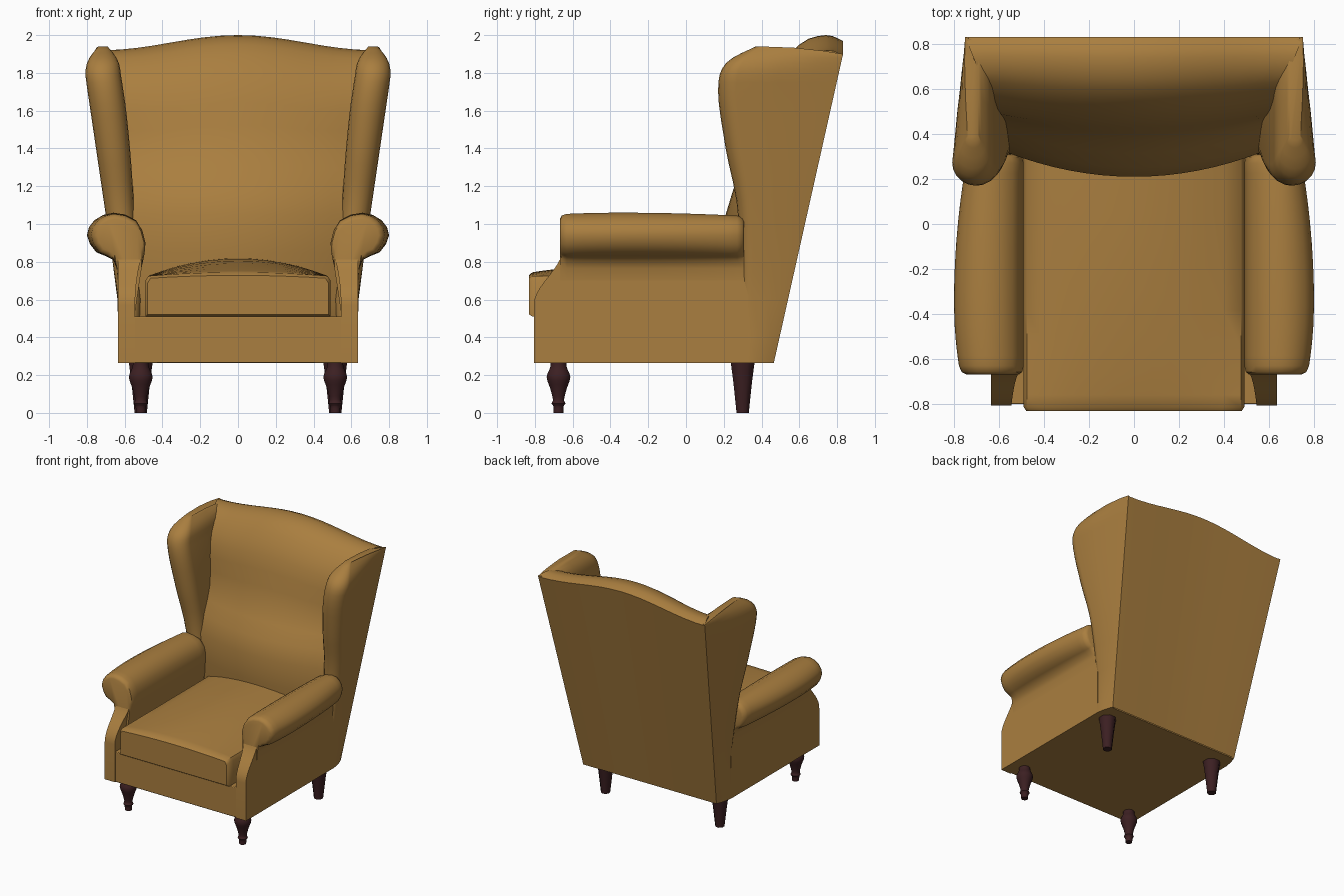
import bpy, bmesh, math
from mathutils import Vector

cube = bpy.data.objects.get("Cube")
if cube:
    bpy.data.objects.remove(cube, do_unlink=True)

BASE = 0.265         # underside of the upholstery
SEAT = 0.51          # top of the seat frame
SIDE = 0.636         # outer face of the side panels
REAR = 0.465         # rear edge at the underside
WING_TOP = 1.9       # height of the rear corners


def material(name, rgb, roughness):
    mat = bpy.data.materials.new(name)
    mat.use_nodes = True
    mat.diffuse_color = (*rgb, 1)
    shader = mat.node_tree.nodes["Principled BSDF"]
    shader.inputs["Base Color"].default_value = (*rgb, 1)
    shader.inputs["Roughness"].default_value = roughness
    return mat


FABRIC = material("ochre fabric", (0.4, 0.21, 0.05), 0.8)
WOOD = material("dark wood", (0.045, 0.014, 0.016), 0.5)


def smooth(keys, steps):
    """Run a rounded curve through a few key points."""
    keys = [Vector(k) for k in keys]
    padded = [keys[0]] + keys + [keys[-1]]
    points = []
    for before, start, end, after in zip(padded, padded[1:], padded[2:], padded[3:]):
        leave, arrive = (end - before) / 2, (after - start) / 2
        for step in range(steps):
            t = step / steps
            ease = t * t * (3 - 2 * t)
            points.append(start.lerp(end, ease)
                          + leave * t * (1 - t) ** 2 - arrive * t * t * (1 - t))
    return points + [keys[-1]]


def loft(name, rings, mat=FABRIC, mirror=False, bevel=0):
    """Skin a list of equal closed rings and cap both ends."""
    bm = bmesh.new()
    loops = [[bm.verts.new(point) for point in ring] for ring in rings]
    count = len(loops[0])
    for near, far in zip(loops, loops[1:]):
        for i in range(count):
            j = (i + 1) % count
            bm.faces.new((near[i], near[j], far[j], far[i]))
    bm.faces.new(loops[0])
    bm.faces.new(loops[-1])
    bmesh.ops.recalc_face_normals(bm, faces=bm.faces)
    mesh = bpy.data.meshes.new(name)
    bm.to_mesh(mesh)
    bm.free()
    mesh.materials.append(mat)
    mesh.shade_smooth()
    mesh.set_sharp_from_angle(angle=math.radians(45))
    part = bpy.data.objects.new(name, mesh)
    bpy.context.collection.objects.link(part)
    if bevel:
        modifier = part.modifiers.new("soft edges", "BEVEL")
        modifier.width, modifier.segments = bevel, 2
    if mirror:
        part.modifiers.new("mirror", "MIRROR")


def extrude_across(name, outline, half, bevel=0):
    """Extrude an outline of (y, z) points across the seat."""
    loft(name, [[(x, y, z) for y, z in outline] for x in (-half, half)], bevel=bevel)


def rear_x(z):
    return 0.6 + (z - BASE) * 0.092


def rear_y(z):
    return REAR + (z - BASE) * 0.224


def mix(a, b, t):
    return a + (b - a) * t


def clamp(value):
    return min(max(value, 0), 1)


# Seat frame, and the underside reaching back to the sloped rear
extrude_across("seat_frame", [(-0.8, BASE), (-0.8, SEAT), (0.3, SEAT), (0.3, BASE)], 0.56, 0.005)
extrude_across("seat_underside", [(-0.79, BASE), (-0.79, 0.4), (REAR - 0.01, 0.4),
                                  (REAR - 0.01, BASE)], 0.59)

# Seat cushion: straight sides, top domed higher toward the back
rings = []
for i in range(9):
    t = (i / 8) ** 2
    y = 1.15 * t - 0.832
    inset = 0 if i else 0.012
    half = 0.49 - inset
    dome = 0.015 + 0.08 * math.sin(t * math.pi / 2) ** 0.8
    ring = [(-half, y, 0.7 - inset), (-half, y, SEAT + inset),
            (half, y, SEAT + inset), (half, y, 0.7 - inset)]
    for j in range(13):
        u = 1 - j / 6
        ring.append((u * (half - 0.015), y, 0.725 - inset + dome * (1 - u * u)))
    rings.append(ring)
loft("seat_cushion", rings)

# Backrest: bulging front, arched crest, flat sloped rear
profile = smooth([(0.25, 0.45), (0.21, 1.05), (0.37, 1.4), (0.46, 1.75),
                  (0.6, 1.95), (0.74, 2), (0.83, 1.97)], 3)
rings = []
for i in range(17):
    u = i / 8 - 1
    arch = 0.08 * math.sin(u * math.pi / 2) ** 2
    ring = []
    for y, z in profile:
        upper = clamp((z - 1.2) / 0.8)
        back = clamp((y - 0.6) / 0.23)
        half = mix(0.57 + 0.1 * upper, rear_x(WING_TOP), back)
        bulge = (0.11 - 0.08 * upper) * (1 - back)
        ring.append((u * half, y + bulge * u * u, z - arch * upper))
    ring.append((u * rear_x(BASE), REAR, BASE))
    rings.append(ring)
loft("backrest", rings)

# Wings: height, front edge and half thickness, rounded over at the top
rings = []
for z, front, half in smooth([(BASE, 0.28, 0.05), (1, 0.28, 0.075), (1.4, 0.21, 0.09),
                              (1.7, 0.17, 0.095), (1.85, 0.21, 0.085), (1.94, 0.37, 0.025)], 4):
    outer = max(SIDE, min(0.81, 0.546 + 0.147 * z))
    if z > 1.7:
        outer -= 0.095 - half
    middle = outer - half
    low = min(z, WING_TOP)
    back = rear_y(low)
    corner = rear_x(low)
    shoulders = [(t, mix(front + half, back, t), mix(z, low, t * t)) for t in (0.4, 0.75)]
    ring = []
    for i in range(11):
        a = math.pi * i / 10
        ring.append((middle + half * math.cos(a), front + half - half * math.sin(a), z))
    for t, y, height in shoulders:
        ring.append((middle - half, y, height))
    ring.append((min(middle - half + 0.02, corner - 0.05), back - 0.03, low))
    ring.append((corner, back, low))
    for t, y, height in reversed(shoulders):
        ring.append((mix(outer, corner, t) + 0.005, y, height))
    rings.append(ring)
loft("wing", rings, mirror=True)

# Side panels: S-curved front edge, leaning inward under the arm roll
rings = []
for i in range(-1, 11):
    t = clamp(i / 10)
    z = BASE if i < 0 else 0.57 + 0.3 * t
    y = -0.73 - 0.076 * math.cos(math.pi * t)
    inner = 0.545 - 0.045 * t * t
    rings.append([(inner, y, z), (SIDE, y, z), (SIDE, 0.33, z), (inner, 0.33, z)])
loft("side_panel", rings, mirror=True)

# Rolled arms, widest near the front and slimmer toward the wings
section = smooth([(0.55, 0.5), (0.51, 0.77), (0.49, 0.9), (0.54, 1.02), (0.66, 1.06),
                  (0.76, 1.02), (0.8, 0.94), (0.75, 0.85), (0.66, 0.81), (SIDE, 0.7),
                  (SIDE, 0.5)], 2)
rings = []
for i in range(17):
    y = -0.18 - 0.488 * math.cos(math.pi * i / 16)
    taper = (y + 0.35) ** 2
    slim = taper * (1.7 if y < -0.35 else 0.85)
    inset = {0: 0.026, 1: 0.008, 15: 0.008, 16: 0.026}.get(i, 0)
    core = Vector((SIDE, y, 0.94))
    ring = []
    for x, z in section:
        if x > SIDE:
            x -= (x - SIDE) * slim
        point = Vector((x, y, z - 0.4 * slim * clamp(z - 0.94)))
        if z > 0.78:
            point += (core - point).normalized() * inset
        ring.append(point)
    rings.append(ring)
loft("arm", rings, mirror=True)


def leg(name, y, profile, sides):
    """Turn a (height, radius) profile into a pair of legs."""
    rings = []
    for z, radius in profile:
        angles = [math.tau * (i + 0.5) / sides for i in range(sides)]
        rings.append([(0.515 + radius * math.cos(a), y + radius * math.sin(a), z) for a in angles])
    loft(name, rings, WOOD, mirror=True)


# Turned front legs and plain tapered rear legs
leg("front_leg", -0.675, smooth([(0.28, 0.042), (0.24, 0.045), (0.19, 0.064), (0.13, 0.045),
                                 (0.07, 0.03), (0.05, 0.038), (0.035, 0.028), (0, 0.026)], 3), 16)
leg("rear_leg", 0.3, [(0.28, 0.07), (0.16, 0.053), (0, 0.035)], 8)
